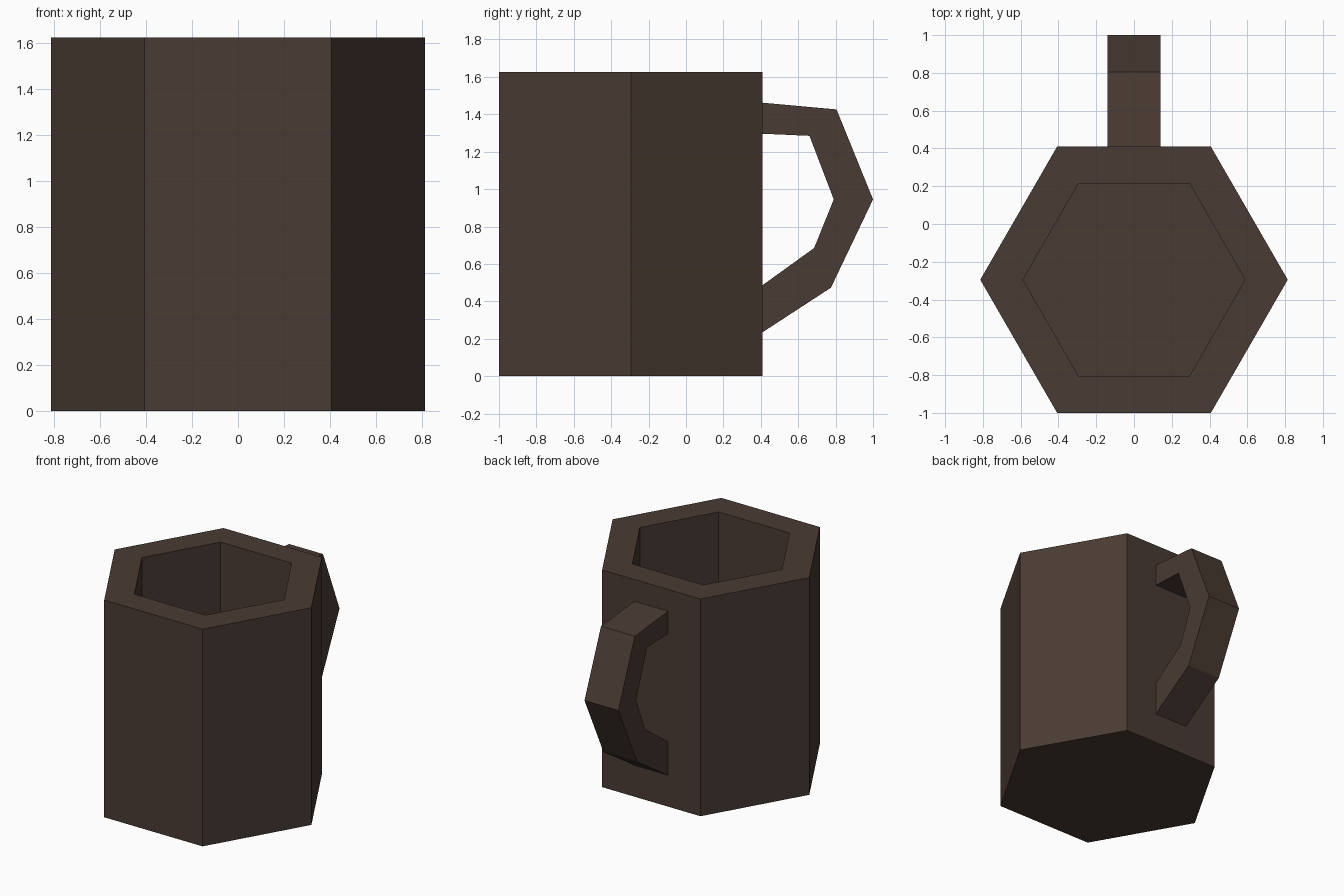
import bpy, bmesh, math

if "Cube" in bpy.data.objects:
    bpy.data.objects.remove(bpy.data.objects["Cube"])

brown = bpy.data.materials.new("dark_brown")
brown.diffuse_color = (0.068, 0.044, 0.033, 1)
brown.use_nodes = True
brown.node_tree.nodes["Principled BSDF"].inputs["Base Color"].default_value = brown.diffuse_color


def finish(bm, name):
    bmesh.ops.recalc_face_normals(bm, faces=bm.faces)
    mesh = bpy.data.meshes.new(name)
    bm.to_mesh(mesh)
    bm.free()
    mesh.materials.append(brown)
    obj = bpy.data.objects.new(name, mesh)
    bpy.context.collection.objects.link(obj)
    return obj


# Mug body: nested hexagon rings from the base, up, over the rim and down to the inner floor
CY, SIDES = -0.295, 6
rings_spec = [(0.814, 0.0), (0.814, 1.625), (0.588, 1.625), (0.588, 0.2)]
bm = bmesh.new()
rings = []
for r, z in rings_spec:
    rings.append([bm.verts.new((r * math.cos(math.tau * i / SIDES),
                                CY + r * math.sin(math.tau * i / SIDES), z))
                  for i in range(SIDES)])
for a, b in zip(rings, rings[1:]):
    for i in range(SIDES):
        j = (i + 1) % SIDES
        bm.faces.new((a[i], a[j], b[j], b[i]))
bm.faces.new(rings[0])
bm.faces.new(rings[-1])
finish(bm, "mug_body")

# Handle: outer and inner (y, z) paths joined into an angular band
outer = [(0.41, 1.462), (0.805, 1.426), (1.0, 0.945), (0.775, 0.473), (0.41, 0.235)]
inner = [(0.41, 1.296), (0.66, 1.285), (0.79, 0.945), (0.685, 0.685), (0.41, 0.487)]
W = 0.14
bm = bmesh.new()
sections = [[bm.verts.new((x, y, z)) for x, (y, z) in ((-W, o), (W, o), (W, i), (-W, i))]
            for o, i in zip(outer, inner)]
for a, b in zip(sections, sections[1:]):
    for i in range(4):
        j = (i + 1) % 4
        bm.faces.new((a[i], a[j], b[j], b[i]))
bm.faces.new(sections[0])
bm.faces.new(sections[-1])
finish(bm, "handle")
